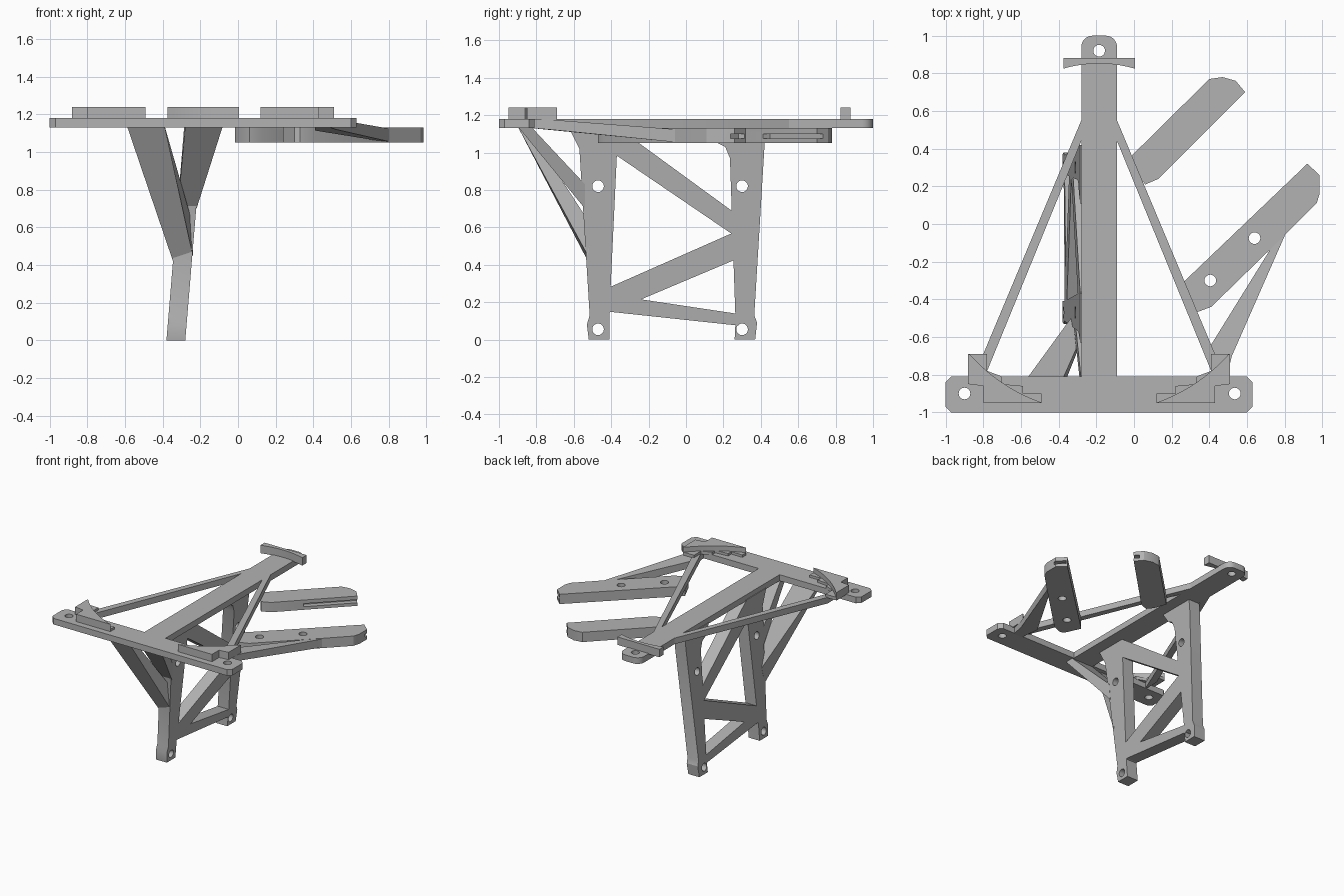
import bpy, bmesh, math

if "Cube" in bpy.data.objects:
    bpy.data.objects.remove(bpy.data.objects["Cube"])

grey = bpy.data.materials.new("grey plastic")
grey.diffuse_color = (0.45, 0.45, 0.45, 1)
grey.use_nodes = True
grey.node_tree.nodes["Principled BSDF"].inputs["Base Color"].default_value = grey.diffuse_color
MID = -0.185          # x of the symmetry line of the top frame
Z0, Z1 = 1.13, 1.18   # top frame thickness
A0, A1 = 1.05, 1.13   # arm thickness


def loft(name, a, b):
    """Solid between two matching outlines of 3D points."""
    bm = bmesh.new()
    va = [bm.verts.new(p) for p in a]
    vb = [bm.verts.new(p) for p in b]
    n = len(a)
    bm.faces.new(va)
    bm.faces.new(vb[::-1])
    for i in range(n):
        j = (i + 1) % n
        bm.faces.new((va[i], vb[i], vb[j], va[j]))
    bmesh.ops.recalc_face_normals(bm, faces=bm.faces)
    me = bpy.data.meshes.new(name)
    bm.to_mesh(me)
    bm.free()
    me.materials.append(grey)
    ob = bpy.data.objects.new(name, me)
    bpy.context.collection.objects.link(ob)
    return ob


def plate(name, pts, z0, z1):
    return loft(name, [(x, y, z0) for x, y in pts], [(x, y, z1) for x, y in pts])


def leaning(name, pts):
    """Slab from a (y, z) outline, leaning towards +x as it rises."""
    return loft(name, [(-0.38 + 0.083 * z, y, z) for y, z in pts],
                [(-0.28 + 0.083 * z, y, z) for y, z in pts])


def flip(pts):
    return [(2 * MID - x, y) for x, y in pts]


def circle(cx, cy, r=0.031, n=20):
    return [(cx + r * math.cos(2 * math.pi * i / n), cy + r * math.sin(2 * math.pi * i / n))
            for i in range(n)]


def cut(ob, cutter):
    mod = ob.modifiers.new("cut", 'BOOLEAN')
    mod.operation, mod.solver, mod.object = 'DIFFERENCE', 'EXACT', cutter
    bpy.context.view_layer.objects.active = ob
    bpy.ops.object.modifier_apply(modifier=mod.name)
    bpy.data.objects.remove(cutter)


def drill_z(ob, holes):
    for x, y in holes:
        cut(ob, plate("cutter", circle(x, y), 0.9, 1.4))


# Front bar with clipped corners and end holes
bar = plate("front_bar", [(-1, -0.97), (-0.97, -1), (0.60, -1), (0.63, -0.97), (0.63, -0.84),
                          (0.60, -0.81), (-0.97, -0.81), (-1, -0.84)], Z0, Z1)
drill_z(bar, [(-0.90, -0.90), (0.535, -0.90)])

# Spine with rounded rear end
end = [(MID + sx * (0.035 + 0.06 * math.cos(a)), 0.94 + 0.06 * math.sin(a))
       for sx, angs in ((1, range(0, 91, 15)), (-1, range(90, -1, -15)))
       for a in map(math.radians, angs)]
spine = plate("spine", [(-0.28, -0.82), (-0.09, -0.82)] + end, Z0, Z1)
drill_z(spine, [(MID, 0.92)])

# Diagonal rails
rail = [(-0.27, 0.55), (-0.28, 0.55), (-0.80, -0.69), (-0.80, -0.83), (-0.28, 0.44), (-0.27, 0.44)]
plate("left_rail", rail, Z0, Z1)
plate("right_rail", flip(rail), Z0, Z1)

# Front clips: stepped foot below a wedge with a curved inner wall
foot = [(-0.88, -0.69), (-0.78, -0.69), (-0.78, -0.78), (-0.70, -0.81), (-0.70, -0.85),
        (-0.59, -0.86), (-0.59, -0.90), (-0.49, -0.90), (-0.49, -0.95), (-0.80, -0.95),
        (-0.80, -0.86), (-0.88, -0.85)]
arc = [(MID + 0.92 * math.cos(a), -0.08 + 0.92 * math.sin(a))
       for a in (math.radians(-138.2 + 28.6 * i / 10) for i in range(11))]
wedge = arc + [(-0.49, -0.95), (-0.80, -0.95), (-0.80, -0.86), (-0.88, -0.85), (-0.88, -0.69)]
for side, f in (("left", lambda p: p), ("right", flip)):
    plate(side + "_clip_foot", f(foot), Z1 - 0.005, 1.20)
    plate(side + "_clip_wedge", f(wedge), Z1 - 0.002, 1.24)

# Rear clip with concave front
curve = [(MID + 0.19 * t, 0.852 - 0.027 * t * t) for t in (i / 5 for i in range(-5, 6))]
plate("rear_clip", curve + [(0.005, 0.88), (-0.375, 0.88)], Z1 - 0.005, 1.24)

# Side arms with slotted tips
arm = plate("rear_arm", [(-0.015, 0.36), (0.40, 0.77), (0.47, 0.78), (0.54, 0.76), (0.59, 0.70),
                         (0.13, 0.24), (0.06, 0.21), (0.02, 0.26)], A0, A1)
cut(arm, plate("cutter", [(0.31, 0.40), (0.66, 0.75), (0.62, 0.79), (0.28, 0.45)], 1.075, 1.10))
arm = plate("front_arm", [(0.24, -0.33), (0.92, 0.32), (0.985, 0.26), (0.985, 0.16), (0.97, 0.11),
                          (0.81, -0.05), (0.41, -0.44), (0.33, -0.47), (0.30, -0.46)], A0, A1)
drill_z(arm, [(0.405, -0.30), (0.64, -0.075)])
cut(arm, plate("cutter", [(0.94, 0.34), (1.02, 0.25), (0.96, 0.23), (0.91, 0.28)], 1.075, 1.10))

# Sloping brace from the bar to the front arm
brace = [(0.41, -0.64), (0.41, -0.82), (0.49, -0.82), (0.52, -0.70), (0.81, -0.04), (0.72, -0.14)]
loft("arm_brace",
     [(x, y, 1.13 if y < -0.8 else 1.05 - 0.1 * min(y, 0)) for x, y in brace],
     [(x, y, 1.18 if y < -0.8 else 1.12 - 0.077 * min(y, 0)) for x, y in brace])

# Leaning legs with cross holes
legs = {
    "front_leg": ([(-0.52, 0), (-0.41, 0), (-0.41, 0.13), (-0.37, 0.98), (-0.37, 1.14),
                   (-0.63, 1.14), (-0.57, 1.02), (-0.515, 0.13), (-0.53, 0.08)], -0.47),
    "rear_leg": ([(0.26, 0), (0.37, 0), (0.38, 0.09), (0.365, 0.13), (0.42, 1.04), (0.42, 1.14),
                  (0.11, 1.14), (0.17, 1.05), (0.21, 1.03), (0.235, 0.97), (0.265, 0.1)], 0.30),
}
for name, (outline, hy) in legs.items():
    leg = leaning(name, outline)
    for hz in (0.055, 0.82):
        ring = circle(hy, hz)
        cut(leg, loft("cutter", [(-0.6, y, z) for y, z in ring], [(0.2, y, z) for y, z in ring]))

# Zigzag braces between the legs
leaning("upper_brace", [(-0.38, 0.99), (0.26, 0.555), (0.25, 0.685), (-0.36, 1.13), (-0.38, 1.13)])
leaning("middle_brace", [(-0.42, 0.14), (-0.24, 0.215), (0.27, 0.43), (0.26, 0.575), (-0.42, 0.275)])
leaning("lower_brace", [(-0.42, 0.15), (0.28, 0.075), (0.28, 0.137), (-0.24, 0.215), (-0.42, 0.24)])

# Forked struts from the front leg to the bar
loft("left_strut",
     [(-0.345, -0.525, 0.42), (-0.24, -0.525, 0.45), (-0.39, -0.90, 1.14), (-0.59, -0.90, 1.14)],
     [(-0.335, -0.50, 0.55), (-0.235, -0.50, 0.60), (-0.39, -0.85, 1.14), (-0.59, -0.85, 1.14)])
loft("right_strut",
     [(-0.32, -0.54, 0.70), (-0.22, -0.54, 0.70), (-0.08, -0.90, 1.14), (-0.28, -0.90, 1.14)],
     [(-0.31, -0.54, 0.83), (-0.21, -0.54, 0.83), (-0.08, -0.83, 1.14), (-0.28, -0.83, 1.14)])

# Smooth the hole walls and arcs while keeping hard edges
for ob in bpy.context.collection.objects:
    ob.select_set(True)
bpy.ops.object.shade_smooth_by_angle(angle=math.radians(25))
